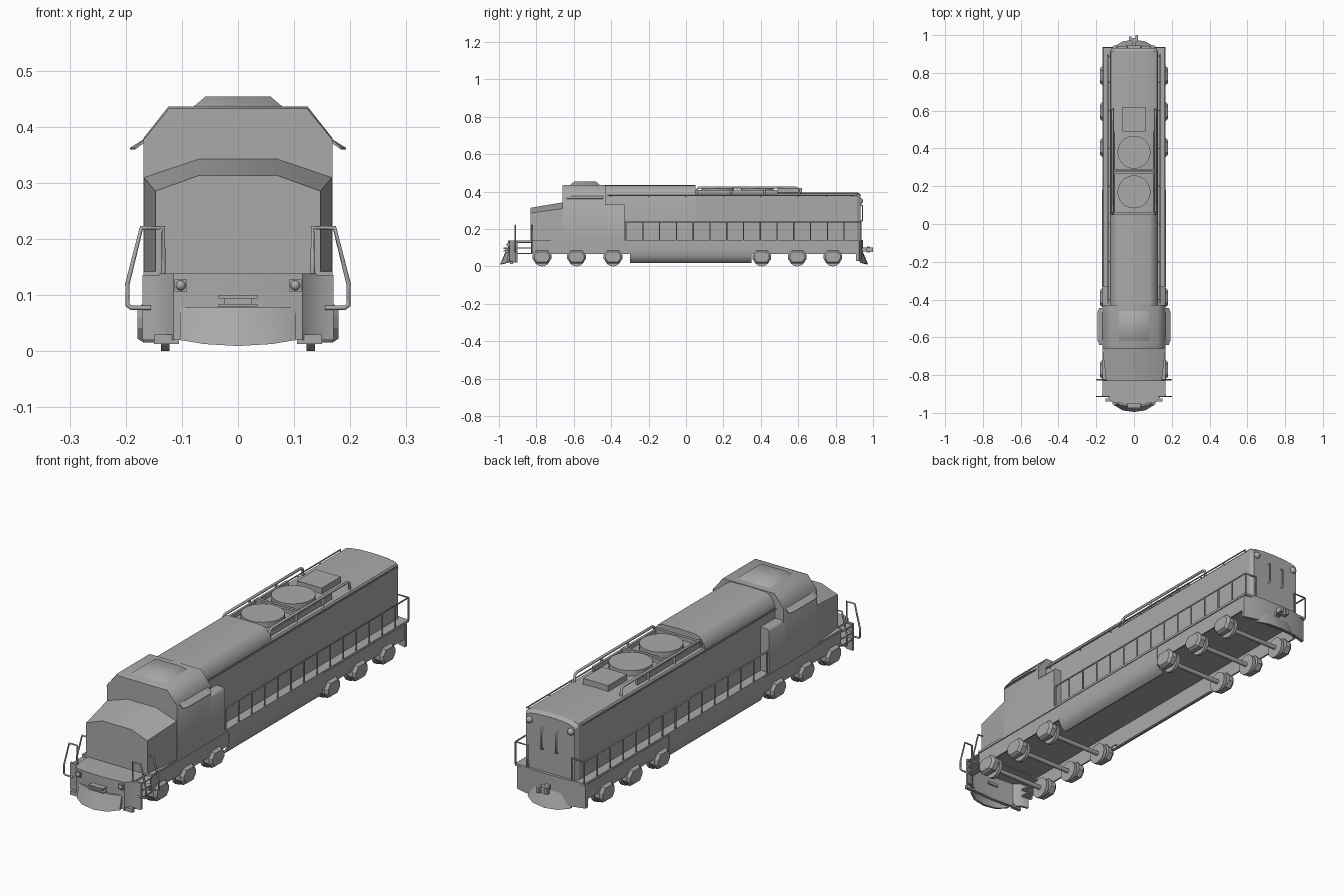
import bpy, bmesh, math
from mathutils import Vector, Matrix

if "Cube" in bpy.data.objects:
    bpy.data.objects.remove(bpy.data.objects["Cube"])

GREY = bpy.data.materials.new("body_grey")
GREY.diffuse_color = (0.4, 0.4, 0.4, 1)
GREY.use_nodes = True
GREY.node_tree.nodes["Principled BSDF"].inputs["Base Color"].default_value = GREY.diffuse_color


def finish(name, bm, smooth=None):
    bmesh.ops.recalc_face_normals(bm, faces=bm.faces)
    me = bpy.data.meshes.new(name)
    bm.to_mesh(me)
    bm.free()
    me.materials.append(GREY)
    ob = bpy.data.objects.new(name, me)
    bpy.context.collection.objects.link(ob)
    if smooth:
        bpy.ops.object.select_all(action='DESELECT')
        ob.select_set(True)
        bpy.context.view_layer.objects.active = ob
        bpy.ops.object.shade_smooth_by_angle(angle=math.radians(smooth))
    return ob


def boxes(name, items):
    """Each item is x0, x1, y0, y1, z0, z1."""
    bm = bmesh.new()
    for x0, x1, y0, y1, z0, z1 in items:
        m = (Matrix.Translation(((x0 + x1) / 2, (y0 + y1) / 2, (z0 + z1) / 2))
             @ Matrix.Diagonal((x1 - x0, y1 - y0, z1 - z0, 1)))
        bmesh.ops.create_cube(bm, size=1, matrix=m)
    return finish(name, bm)


def both(x0, x1, *rest):
    return [(x0, x1, *rest), (-x1, -x0, *rest)]


def mirrored(half):
    """Close a right-hand outline by mirroring it across the middle."""
    return half + [(-x, *r) for x, *r in reversed(half) if x]


def loft(name, rings, smooth=None):
    """Skin equal-length rings of 3D points and cap both ends."""
    bm = bmesh.new()
    vs = [[bm.verts.new(p) for p in r] for r in rings]
    n = len(vs[0])
    for a, b in zip(vs, vs[1:]):
        for i in range(n):
            j = (i + 1) % n
            bm.faces.new((a[i], a[j], b[j], b[i]))
    bm.faces.new(vs[0])
    bm.faces.new(vs[-1])
    return finish(name, bm, smooth)


def section(half, y):
    return [(x, y, z) for x, z in mirrored(half)]


def plan(outer, inner, z):
    """Closed strip seen from above: outer edge out, inner edge back."""
    full = [(-x, y) for x, y in reversed(outer) if x] + outer
    back = inner + [(-x, y) for x, y in reversed(inner) if x]
    return [(x, y, z) for x, y in full + back]


def tubes(name, paths, r=0.004):
    cu = bpy.data.curves.new(name, 'CURVE')
    cu.dimensions, cu.bevel_depth, cu.bevel_resolution = '3D', r, 1
    cu.use_fill_caps = True
    for p in paths:
        s = cu.splines.new('POLY')
        s.points.add(len(p) - 1)
        for pt, co in zip(s.points, p):
            pt.co = (*co, 1)
    ob = bpy.data.objects.new(name, cu)
    bpy.context.collection.objects.link(ob)
    me = bpy.data.meshes.new_from_object(ob.evaluated_get(bpy.context.evaluated_depsgraph_get()))
    bpy.data.objects.remove(ob)
    me.materials.clear()
    me.materials.append(GREY)
    bpy.context.collection.objects.link(bpy.data.objects.new(name, me))


def cylinders(name, items, axis, r, depth, seg=24):
    bm = bmesh.new()
    rot = Vector((0, 0, 1)).rotation_difference(Vector(axis)).to_matrix().to_4x4()
    for c in items:
        bmesh.ops.create_cone(bm, cap_ends=True, segments=seg, radius1=r, radius2=r,
                              depth=depth, matrix=Matrix.Translation(c) @ rot)
    return finish(name, bm, 35)


def balls(name, items, r):
    bm = bmesh.new()
    for c in items:
        bmesh.ops.create_uvsphere(bm, u_segments=12, v_segments=8, radius=r,
                                  matrix=Matrix.Translation(c))
    return finish(name, bm, 60)


# Hollow frame, walkway and end plates
boxes("frame_side_sills", both(.157, .164, -.83, .92, .065, .138))
boxes("walkway", [(-.168, .168, -.83, .935, .132, .142)])
front_edge = [(0, -.952), (.06, -.95), (.115, -.943), (.14, -.915), (.17, -.91)]
loft("front_plate", [plan(front_edge, [(.17, -.9), (.135, -.905), (.11, -.93), (0, -.938)], z) for z in (.02, .136)], 40)
loft("front_deck", [plan(front_edge[:4], [(.14, -.83)], z) for z in (.128, .138)])
rear_edge = [(0, .945), (.1, .942), (.165, .925)]
loft("rear_plate", [plan(rear_edge, [(.165, .91), (.1, .928), (0, .931)], z) for z in (.03, .142)], 40)
boxes("steps", [b for z in (.065, .095, .125) for b in both(.135, .168, -.905, -.83, z, z + .006)])

# Plows
for name, s, y in (("front_plow", -1, .95), ("rear_plow", 1, .93)):
    top = [(0, y + .015), (.06, y + .012), (.103, y - .005)]
    low = [(0, y + .045), (.06, y + .037), (.103, y + .01)]
    loft(name, [[(x, s * v, h + a * x * x) for x, v, _ in plan(e, [(x, v - .01) for x, v in reversed(e)], 0)]
                for e, h, a in ((low, .009, 1), (top, .078, 0))], 40)
boxes("front_plow_wings", both(.105, .15, -.94, -.925, .013, .03))

# Couplers
boxes("front_coupler", [(-.035, .035, -.975, -.94, .079, .084), (-.035, .035, -.975, -.94, .094, .1),
                        (-.025, .025, -.968, -.93, .083, .095)])
boxes("rear_coupler", [(-.01, .01, .93, .975, .08, .1), (-.025, .012, .968, .985, .075, .105),
                       (.008, .022, .965, 1.0, .078, .102), (-.026, -.014, .97, .993, .078, .102)])

# Fuel tank side skirts, curved inward at the bottom
outer = [(.165, .134), (.167, .09), (.163, .055), (.15, .03), (.13, .018)]
inner = [(x - .008, z + .003) for x, z in reversed(outer)]
for name, s in (("tank_skirt_right", 1), ("tank_skirt_left", -1)):
    loft(name, [[(s * x, y, z) for x, z in outer + inner] for y in (-.3, .35)], 40)

# Wheels, axles and axle boxes
axle_y = (-.77, -.585, -.39, .405, .595, .785)
cylinders("axles", [(0, y, .045) for y in axle_y], (1, 0, 0), .01, .27, 12)
cylinders("wheels", [(s * .13, y, .045) for y in axle_y for s in (1, -1)], (1, 0, 0), .045, .015)
octagon = [(-.03, .085), (-.05, .062), (-.05, .04), (-.03, .015), (.03, .015), (.05, .04), (.05, .062), (.03, .085)]
for i, y in enumerate(axle_y):
    for s, side in ((1, "right"), (-1, "left")):
        loft(f"axle_box_{side}_{i + 1}", [[(s * x, y + a * k, .05 + (b - .05) * k) for a, b in octagon]
                                         for x, k in ((.145, 1), (.168, 1), (.179, .8))])

# Long hood: tall roof behind the cab, lower roof at the fans
tall = [(.127, .138), (.127, .378), (.12, .4), (.1, .425), (.08, .432), (0, .434)]
low = [(.127, .138), (.127, .375), (.122, .382), (.1, .389), (.06, .394), (0, .396)]
rear = [(.117, .138), (.117, .365), (.112, .372), (.095, .379), (.06, .384), (0, .386)]
loft("front_hood", [section(tall, -.45), section(tall, .05)], 40)
loft("rear_hood", [section(low, .04), section(low, .915), section(rear, .932)], 30)

# Cab with sloped shoulders, lower cab extension and nose
cab = [(.168, .138), (.168, .38), (.124, .436)]
loft("cab", [section([(.168, .138), (.168, .377), (.123, .432)], -.66), section(cab, -.65), section(cab, -.43)], 60)
loft("rear_cab", [section([(.168, .138), (.168, .32), (.16, .33)], y) for y in (-.44, -.33)], 60)
loft("nose", [section([(.147, .136), (.147, .285), (.07, .313)], -.832),
              section([(.168, .136), (.168, .31), (.07, .343)], -.655)], 40)
loft("roof_hatch", [[(x * k, -.54 + y * k, z) for x, y in ((-.08, -.08), (.08, -.08), (.08, .08), (-.08, .08))]
                    for k, z in ((1, .435), (.72, .454))], 60)
for name, s in (("cab_eave_right", 1), ("cab_eave_left", -1)):
    loft(name, [[(s * (.164 + (x - .164) * k), y, z) for x, z in ((.164, .38), (.193, .362), (.192, .359), (.164, .373))]
                for y, k in ((-.64, .7), (-.615, 1), (-.465, 1), (-.445, .7))])

# Lights
boxes("front_light_frames", both(.091, .113, -.953, -.935, .106, .128))
balls("front_lights", [(s * .102, -.952, .117) for s in (1, -1)], .009)
balls("rear_lights", [(s * .1, .932, .35) for s in (1, -1)], .015)

# Roof fans, frame, box and rails
cylinders("roof_fans", [(0, .17, .404), (0, .38, .404)], (0, 0, 1), .087, .028, 32)
boxes("fan_frame", both(.1, .11, .05, .49, .38, .408)
      + [(-.11, .11, y, y + .012, .385, .41) for y in (.05, .265, .28)])
boxes("roof_box", [(-.06, .06, .49, .62, .38, .42)])
tubes("fan_rails", [[(s * .112, .055, .385), (s * .112, .06, .415), (s * .112, .07, .421), (s * .112, .59, .421),
                     (s * .112, .602, .415), (s * .112, .607, .385)] for s in (1, -1)]
      + [[(s * .112, y, .385), (s * .112, y, .421)] for s in (1, -1) for y in (.24, .42)], .006)
tubes("gutter_rails", [[(s * .137, -.42, .378), (s * .137, .9, .378)] for s in (1, -1)]
      + [[(s * .12, y, .374), (s * .137, y, .378)] for s in (1, -1)
         for y in (-.4, -.2, 0, .2, .4, .6, .75, .89)], .003)

# Walkway handrails with posts, wrapping the rear corners
rails = []
for s in (1, -1):
    rails.append([(s * .165, -.33, .237), (s * .165, .935, .237), (s * .105, .935, .237), (s * .105, .935, .14)])
    rails += [[(s * .165, -.32 + i * 1.255 / 14, .14), (s * .165, -.32 + i * 1.255 / 14, .237)] for i in range(15)]
tubes("walkway_handrails", rails, .0035)

# Step handrails at the front, and rear grab bars
tubes("front_handrails", [[(s * .133, y, .136), (s * .133, y, .22), (s * .172, y, .22), (s * .197, y, .12),
                           (s * .197, y, .082), (s * .19, y, .077), (s * .155, y, .077)]
                          for s in (1, -1) for y in (-.913, -.825)], .004)
tubes("rear_grab_bars", [[(s * .035, .93, .24), (s * .035, .943, .245), (s * .035, .943, .325), (s * .035, .93, .33)]
                         for s in (1, -1)], .004)
